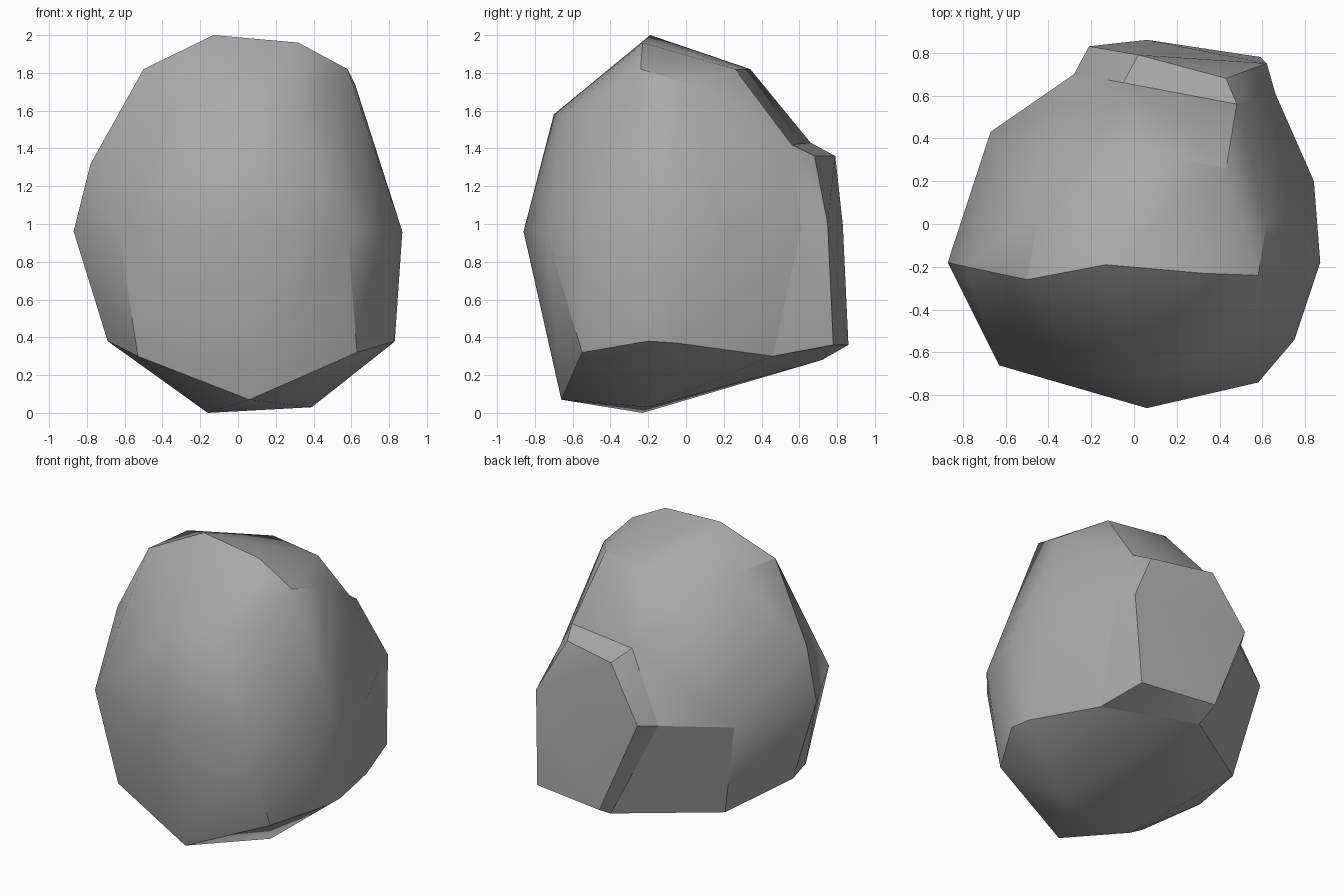
import bpy
import bmesh
import math

cube = bpy.data.objects.get("Cube")
if cube:
    bpy.data.objects.remove(cube, do_unlink=True)

stone = bpy.data.materials.new("grey stone")
stone.use_nodes = True
colour = (0.4, 0.4, 0.4, 1)
stone.diffuse_color = colour
bsdf = next(n for n in stone.node_tree.nodes if n.type == 'BSDF_PRINCIPLED')
bsdf.inputs["Base Color"].default_value = colour
bsdf.inputs["Roughness"].default_value = 0.9


def chiselled_block(name, corners, sharp_degrees):
    """Wrap a convex faceted stone around its corner points."""
    bm = bmesh.new()
    for corner in corners:
        bm.verts.new(corner)
    hull = bmesh.ops.convex_hull(bm, input=bm.verts[:])
    loose = set(hull["geom_interior"]) | set(hull["geom_unused"])
    bmesh.ops.delete(bm, geom=[v for v in loose if isinstance(v, bmesh.types.BMVert)],
                     context='VERTS')
    bmesh.ops.dissolve_limit(bm, angle_limit=math.radians(3),
                             verts=bm.verts[:], edges=bm.edges[:])
    bmesh.ops.recalc_face_normals(bm, faces=bm.faces[:])
    mesh = bpy.data.meshes.new(name)
    bm.to_mesh(mesh)
    bm.free()
    mesh.materials.append(stone)
    obj = bpy.data.objects.new(name, mesh)
    bpy.context.collection.objects.link(obj)
    bpy.ops.object.select_all(action='DESELECT')
    obj.select_set(True)
    bpy.context.view_layer.objects.active = obj
    bpy.ops.object.shade_smooth_by_angle(angle=math.radians(sharp_degrees))
    return obj


# Crest and the rim of the sloping cap
crest = [(-.13, -.19, 2), (.32, -.23, 1.96)]
rim = [(.03, .34, 1.82), (.43, .26, 1.82), (.62, .01, 1.74), (.58, -.24, 1.82),
       (.51, -.49, 1.58), (.3, -.65, 1.58), (.03, -.7, 1.58),
       (-.35, -.51, 1.57), (-.5, -.26, 1.82), (-.44, .08, 1.83)]

# Widest belt of the boulder, with a bulge above it on one side
belt = [(x, y, .96) for x, y in (
    (-.87, -.18), (-.63, -.66), (.06, -.86), (.58, -.74),
    (.75, -.54), (.87, -.18), (.84, .2), (-.67, .43))]
bulge = [(-.78, -.2, 1.32)]

# Undercut edge and the foot it rests on
undercut = [(-.69, -.18, .38), (-.53, -.55, .3), (.06, -.66, .07),
            (.63, -.55, .32), (.83, -.2, .38), (.82, -.05, .37),
            (-.53, .33, .3)]
foot = [(-.16, -.23, 0), (.39, -.2, .03)]

# Where the back slab meets the boulder, and the outer face of that slab
seam = [(-.05, .66, 1.43), (.48, .56, 1.42), (.66, .61, .97),
        (.66, .46, .3), (.07, .72, .28), (-.28, .7, .97)]
outer = [(.02, .79, 1.36), (.43, .68, 1.36), (.62, .75, 1),
         (.59, .78, .36), (.06, .86, .36), (-.21, .83, 1)]

chiselled_block("boulder_body", crest + rim + belt + bulge + undercut + foot + seam, 31)
chiselled_block("back_slab", seam + outer, 25)
